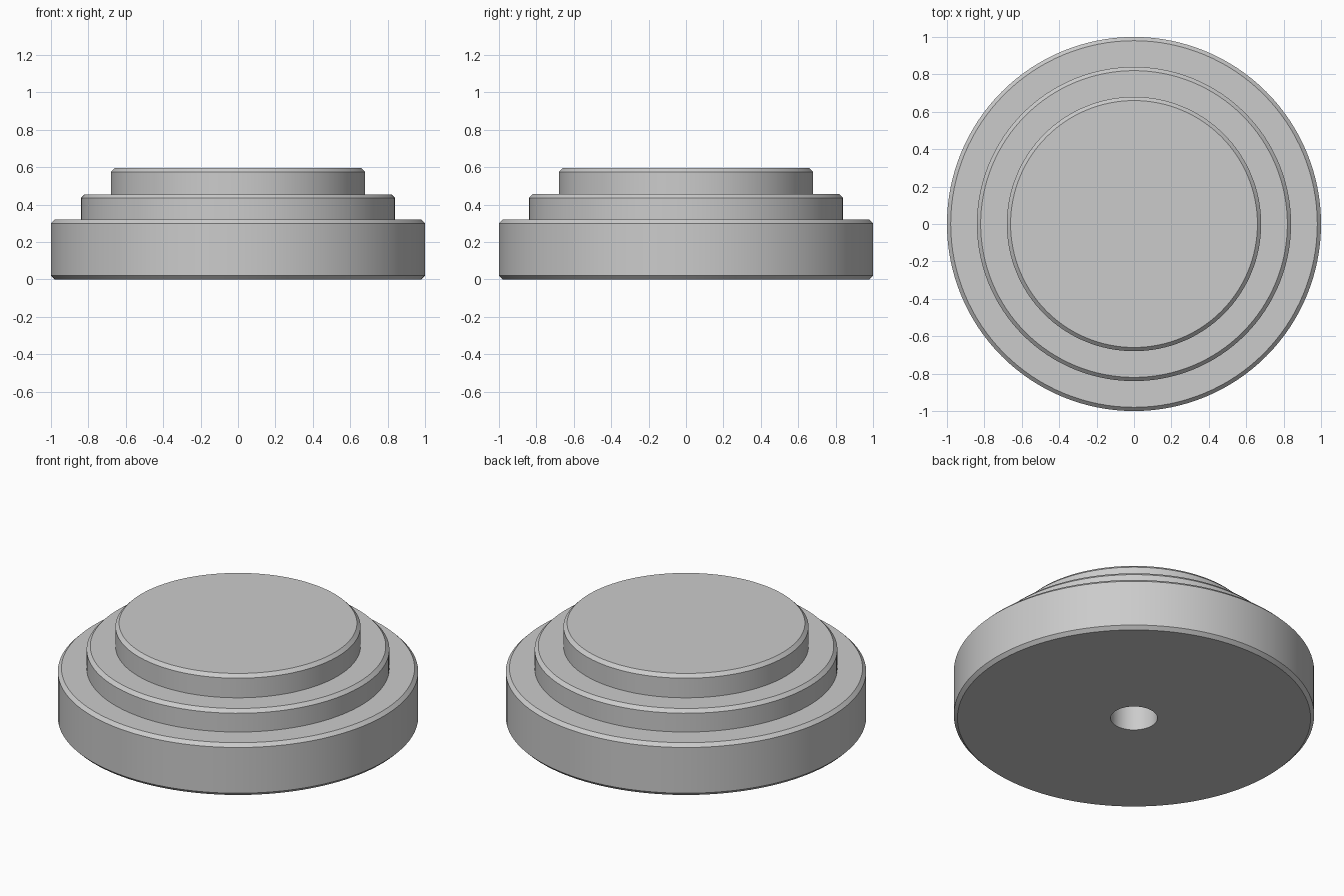
import bpy, bmesh, math

if "Cube" in bpy.data.objects:
    bpy.data.objects.remove(bpy.data.objects["Cube"])

SIDES = 128
C = 0.02            # chamfer size
HOLE_R, HOLE_D = 0.13, 0.3

# Half profile (radius, height): blind hole, base underside, then three chamfered tiers
profile = [(0, HOLE_D), (HOLE_R, HOLE_D), (HOLE_R, 0), (1 - C, 0), (1, C)]
bottom = None
for radius, top in [(1.0, 0.32), (0.84, 0.455), (0.68, 0.595)]:
    if bottom is not None:
        profile.append((radius, bottom))
    profile += [(radius, top - C), (radius - C, top)]
    bottom = top
profile.append((0, bottom))

# Turn the profile around the z axis
bm = bmesh.new()
verts = [bm.verts.new((r, 0, z)) for r, z in profile]
edges = [bm.edges.new(pair) for pair in zip(verts, verts[1:])]
bmesh.ops.spin(bm, geom=verts + edges, cent=(0, 0, 0), axis=(0, 0, 1),
               angle=math.tau, steps=SIDES, use_duplicate=False)
bmesh.ops.remove_doubles(bm, verts=bm.verts, dist=1e-4)
bmesh.ops.recalc_face_normals(bm, faces=bm.faces)

mesh = bpy.data.meshes.new("stepped_round_base")
bm.to_mesh(mesh)
bm.free()
base = bpy.data.objects.new("stepped_round_base", mesh)
bpy.context.collection.objects.link(base)

# Smooth round walls, sharp rims
bpy.context.view_layer.objects.active = base
base.select_set(True)
bpy.ops.object.shade_smooth_by_angle(angle=math.radians(30))
